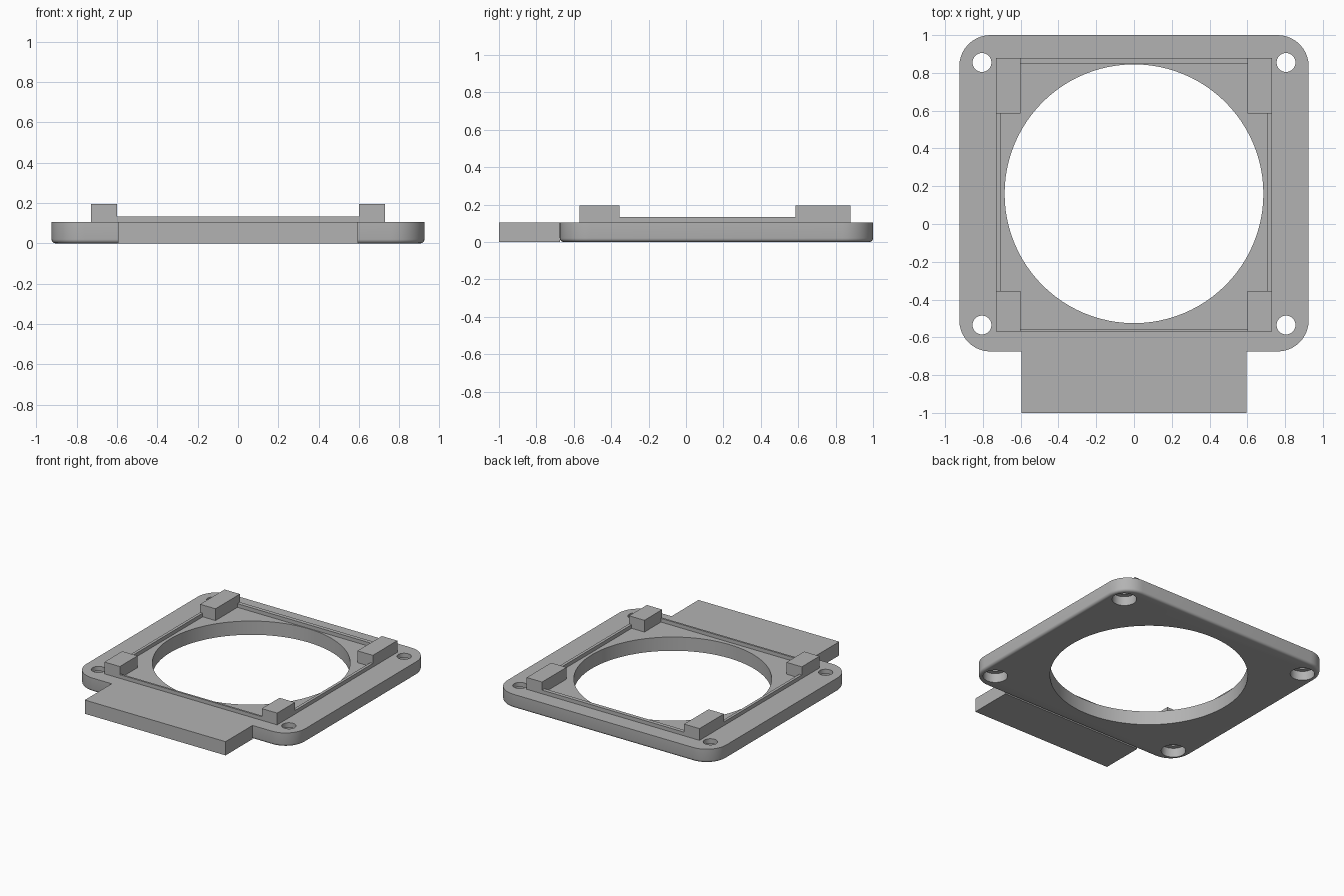
import bpy
import bmesh
from math import sin, cos, pi

default = bpy.data.objects.get("Cube")
if default:
    bpy.data.objects.remove(default, do_unlink=True)

grey = bpy.data.materials.new("plain grey")
grey.use_nodes = True
colour = (0.45, 0.45, 0.45, 1)
grey.diffuse_color = colour
grey.node_tree.nodes["Principled BSDF"].inputs["Base Color"].default_value = colour

TOP = 0.105
HALF_X, FRONT, BACK, CORNER = 0.925, -0.675, 1.0, 0.165
CENTRE_Y = 0.16


def make_object(name, bm):
    mesh = bpy.data.meshes.new(name)
    bmesh.ops.recalc_face_normals(bm, faces=bm.faces)
    bm.to_mesh(mesh)
    bm.free()
    mesh.materials.append(grey)
    obj = bpy.data.objects.new(name, mesh)
    bpy.context.collection.objects.link(obj)
    return obj


def prism(name, outline, z0, z1, bottom_bevel=0):
    bm = bmesh.new()
    base = bm.faces.new([bm.verts.new((x, y, z0)) for x, y in outline])
    top = bmesh.ops.extrude_face_region(bm, geom=[base], use_keep_orig=True)
    verts = [v for v in top["geom"] if isinstance(v, bmesh.types.BMVert)]
    bmesh.ops.translate(bm, verts=verts, vec=(0, 0, z1 - z0))
    if bottom_bevel:
        rim = [e for e in bm.edges if all(abs(v.co.z - z0) < 1e-5 for v in e.verts)]
        bmesh.ops.bevel(bm, geom=rim, offset=bottom_bevel, segments=4,
                        profile=0.5, affect='EDGES')
    return make_object(name, bm)


def box(name, x0, x1, y0, y1, z0, z1):
    return prism(name, [(x0, y0), (x1, y0), (x1, y1), (x0, y1)], z0, z1)


def circle(cx, cy, r, n):
    return [(cx + r * cos(2 * pi * i / n), cy + r * sin(2 * pi * i / n)) for i in range(n)]


def rounded_rectangle(steps=10):
    points = []
    corners = [(1, BACK - CORNER), (-1, BACK - CORNER),
               (-1, FRONT + CORNER), (1, FRONT + CORNER)]
    for k, (side, cy) in enumerate(corners):
        for i in range(steps + 1):
            a = (k + i / steps) * pi / 2
            points.append((side * (HALF_X - CORNER) + CORNER * cos(a), cy + CORNER * sin(a)))
    return points


# Base plate with rounded corners and a softened underside rim
plate = prism("base_plate", rounded_rectangle(), 0, TOP, 0.02)

# Central opening, screw holes and their recesses on the underside
cutters = [prism("opening_cutter", circle(0, CENTRE_Y, 0.685, 96), -0.1, 0.3)]
for x in (-0.805, 0.805):
    for y in (-0.535, 0.855):
        cutters.append(prism("screw_cutter", circle(x, y, 0.05, 32), -0.1, 0.3))
        cutters.append(prism("recess_cutter", circle(x, y, 0.085, 32), -0.1, 0.07))
for cutter in cutters:
    cut = plate.modifiers.new("cut", 'BOOLEAN')
    cut.operation = 'DIFFERENCE'
    cut.solver = 'EXACT'
    cut.object = cutter
bpy.context.view_layer.update()
evaluated = plate.evaluated_get(bpy.context.evaluated_depsgraph_get())
finished = bpy.data.meshes.new_from_object(evaluated)
plate.modifiers.clear()
plate.data = finished
for cutter in cutters:
    bpy.data.objects.remove(cutter, do_unlink=True)

bpy.ops.object.select_all(action='DESELECT')
plate.select_set(True)
bpy.context.view_layer.objects.active = plate
bpy.ops.object.shade_smooth_by_angle()

# Front tab
box("front_tab", -0.595, 0.595, -1.0, FRONT, 0, TOP)

# Low lip around the opening
box("back_lip", -0.6, 0.6, 0.85, 0.88, TOP, 0.133)
box("front_lip", -0.6, 0.6, -0.57, -0.555, TOP, 0.133)

# Side lips and raised corner blocks
for side, label in ((1, "left"), (-1, "right")):
    for name, inner, y0, y1, top in (("side_lip", 0.708, -0.355, 0.585, 0.133),
                                     ("front_block", 0.6, -0.57, -0.355, 0.195),
                                     ("back_block", 0.6, 0.585, 0.88, 0.195)):
        x0, x1 = sorted((side * inner, side * 0.73))
        box(label + "_" + name, x0, x1, y0, y1, TOP, top)
